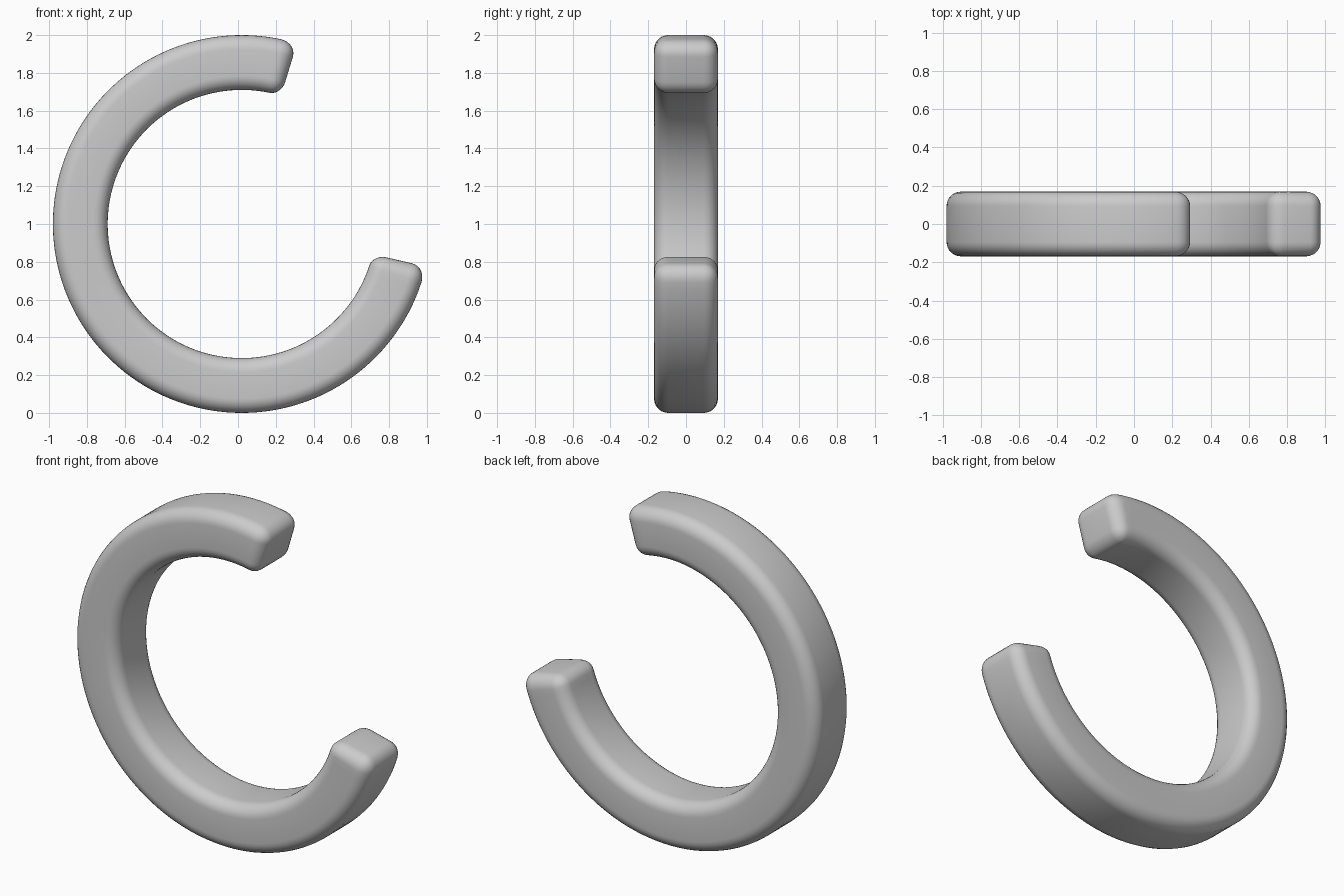
import bpy, bmesh
from math import radians, sin, cos
from mathutils import Vector, Matrix

if "Cube" in bpy.data.objects:
    bpy.data.objects.remove(bpy.data.objects["Cube"])

R_IN, R_OUT = 0.71, 1.0        # ring radii
HALF_Y = 0.169                 # half depth
CX, CZ = 0.02, 1.0             # ring centre
A0, A1 = radians(73), radians(347)
R_MID = (R_IN + R_OUT) / 2
LENGTH = (A1 - A0) * R_MID
ROUND = 0.075
STEPS = 110

# Straight bar with rounded edges: x = along, y = depth, z = radial
bm = bmesh.new()
bmesh.ops.create_cube(bm, size=1.0, matrix=Matrix.Diagonal((LENGTH, 2 * HALF_Y, R_OUT - R_IN, 1)))
bmesh.ops.bevel(bm, geom=bm.edges[:], offset=ROUND, segments=7, profile=0.5, affect='EDGES')

# Cut into slices so it can bend smoothly
span = LENGTH - 2 * ROUND
for i in range(1, STEPS):
    x = -span / 2 + span * i / STEPS
    bmesh.ops.bisect_plane(bm, geom=bm.verts[:] + bm.edges[:] + bm.faces[:],
                           plane_co=Vector((x, 0, 0)), plane_no=Vector((1, 0, 0)))

# Bend the bar round the ring centre
for v in bm.verts:
    a = A0 + (v.co.x + LENGTH / 2) / R_MID
    r = R_MID + v.co.z
    v.co = Vector((CX + r * cos(a), v.co.y, CZ + r * sin(a)))

bmesh.ops.recalc_face_normals(bm, faces=bm.faces[:])
for f in bm.faces:
    f.smooth = True

mesh = bpy.data.meshes.new("open_ring")
bm.to_mesh(mesh)
bm.free()
ring = bpy.data.objects.new("open_ring", mesh)
bpy.context.collection.objects.link(ring)
